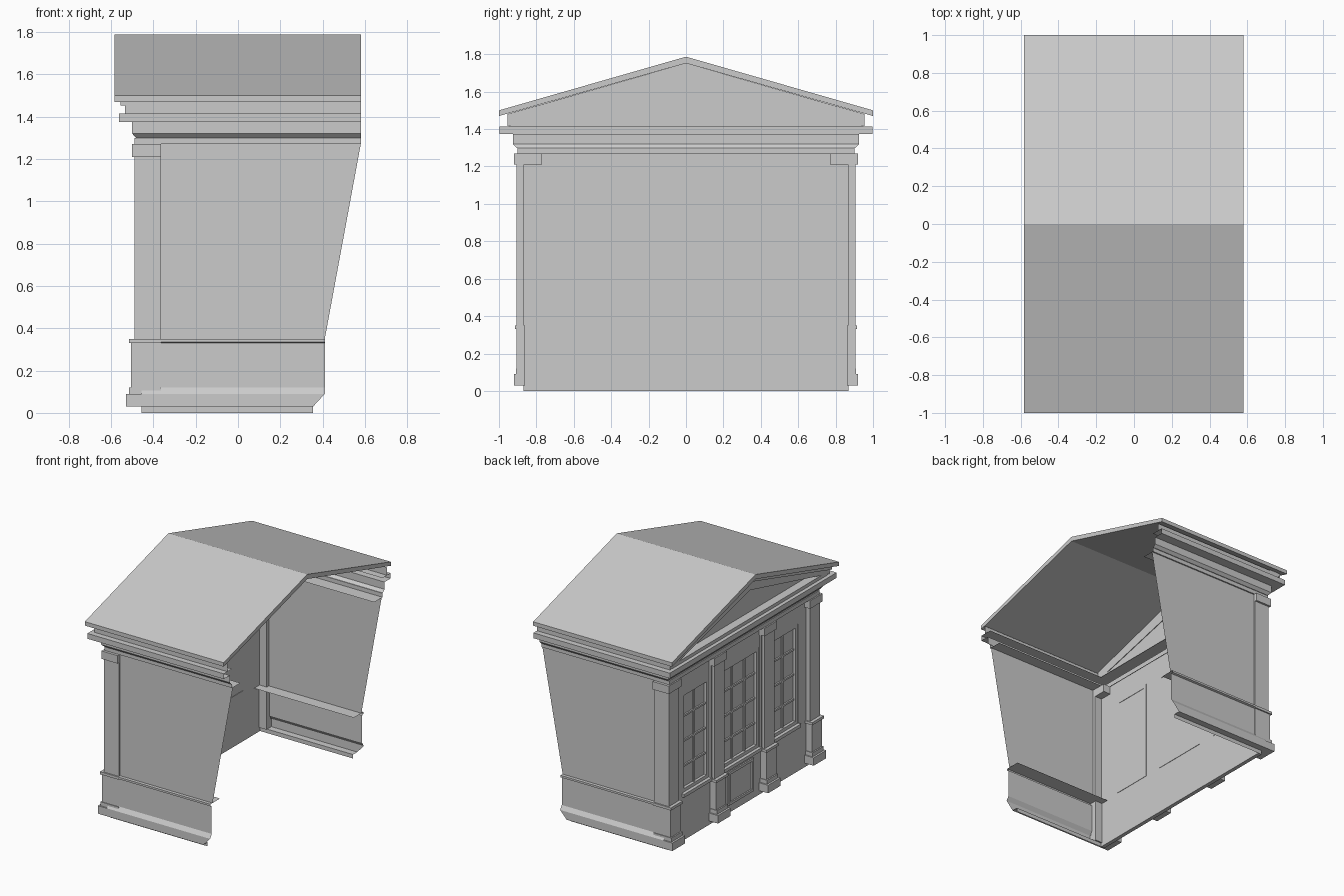
import bpy, bmesh

cube = bpy.data.objects.get("Cube")
if cube:
    bpy.data.objects.remove(cube, do_unlink=True)

stone = bpy.data.materials.new("pale_grey_stone")
stone.use_nodes = True
COLOUR = (0.6, 0.6, 0.6, 1)
stone.diffuse_color = COLOUR
stone.node_tree.nodes["Principled BSDF"].inputs["Base Color"].default_value = COLOUR


def finish(name, bm):
    bmesh.ops.recalc_face_normals(bm, faces=bm.faces)
    mesh = bpy.data.meshes.new(name)
    bm.to_mesh(mesh)
    bm.free()
    mesh.materials.append(stone)
    ob = bpy.data.objects.new(name, mesh)
    bpy.context.collection.objects.link(ob)
    return ob


def add_box(bm, x, y, z):
    vs = bmesh.ops.create_cube(bm, size=1)["verts"]
    for v in vs:
        for i, (a, b) in enumerate((x, y, z)):
            v.co[i] = (a + b) / 2 + v.co[i] * (b - a)


def add_prism(bm, outline, x0, x1):
    """Extrude a y-z outline along x."""
    face = bm.faces.new([bm.verts.new((x0, y, z)) for y, z in outline])
    new = bmesh.ops.extrude_face_region(bm, geom=[face])["geom"]
    for v in new:
        if isinstance(v, bmesh.types.BMVert):
            v.co.x = x1


def add_strips(bm, rows):
    """Bridge neighbouring rows of points into a sheet."""
    rows = [[bm.verts.new(p) for p in row] for row in rows]
    for a, b in zip(rows, rows[1:]):
        for i in range(len(a) - 1):
            bm.faces.new((a[i], a[i + 1], b[i + 1], b[i]))


def add_frame(bm, x, y, z, w):
    """Rectangular border of width w just inside the given opening."""
    add_box(bm, x, (y[0], y[0] + w), z)
    add_box(bm, x, (y[1] - w, y[1]), z)
    for lo in (z[0], z[1] - w):
        add_box(bm, x, (y[0] + w, y[1] - w), (lo, lo + w))


SIDES = (("right", -1), ("left", 1))
WALL, GLASS, OPEN_END = -0.455, -0.425, 0.58

# Facade wall with three window openings
ys = [-0.87, -0.69, -0.37, -0.225, 0.225, 0.37, 0.69, 0.87]
zs = [0, 0.36, 1.115, 1.27]
bm = bmesh.new()
grid = [[bm.verts.new((WALL, y, z)) for y in ys] for z in zs]
for r in range(3):
    for c in range(7):
        if r != 1 or c % 2 == 0:
            bm.faces.new((grid[r][c], grid[r][c + 1], grid[r + 1][c + 1], grid[r + 1][c]))
bmesh.ops.dissolve_limit(bm, angle_limit=0.01, verts=[], edges=[])
wall = finish("facade_wall", bm)
thick = wall.modifiers.new("thickness", "SOLIDIFY")
thick.thickness = 0.03
thick.offset = -1 if wall.data.polygons[0].normal.x < 0 else 1

# Windows: casing, glazing bars and panes
for name, y0, y1, cols in (("right", -0.69, -0.37, 2), ("middle", -0.225, 0.225, 3),
                           ("left", 0.37, 0.69, 2)):
    bm = bmesh.new()
    add_frame(bm, (-0.45, GLASS + 0.003), (y0, y1), (0.36, 1.115), 0.025)
    for c in range(1, cols):
        y = y0 + (y1 - y0) * c / cols
        add_box(bm, (-0.44, GLASS), (y - 0.007, y + 0.007), (0.37, 1.1))
    for r in range(1, 4):
        z = 0.36 + 0.755 * r / 4
        add_box(bm, (-0.44, GLASS), (y0 + 0.02, y1 - 0.02), (z - 0.007, z + 0.007))
    finish(name + "_window_frame", bm)
    bm = bmesh.new()
    add_box(bm, (GLASS - 0.004, GLASS), (y0 + 0.02, y1 - 0.02), (0.38, 1.1))
    finish(name + "_window_panes", bm)
    bm = bmesh.new()
    add_box(bm, (-0.475, WALL), (y0 - 0.01, y1 + 0.01), (0.335, 0.36))
    finish(name + "_window_sill", bm)

# Sunk panel below the middle window
bm = bmesh.new()
add_frame(bm, (-0.465, WALL), (-0.15, 0.15), (0.06, 0.31), 0.02)
finish("apron_panel", bm)

# Pilasters with pedestal and capital
LAYERS = ((0.03, 0.09, -0.53, 0.01), (0.09, 0.12, -0.515, 0.0), (0.12, 0.33, -0.505, -0.005),
          (0.33, 0.35, -0.515, 0.005), (1.21, 1.27, -0.5, 0.01))
for side, s in SIDES:
    for place, centre in (("corner", 0.845), ("middle", 0.3)):
        corner = place == "corner"
        bm = bmesh.new()
        for z0, z1, x, grow in LAYERS:
            back = -0.365 if corner else WALL
            half = 0.065 + grow
            inner = centre - half
            if corner and z0 < 1:
                add_box(bm, (x, back), sorted((s * 0.86, s * (centre + half))), (z0, z1))
                back = WALL
            add_box(bm, (x, back), sorted((s * inner, s * (centre + half))), (z0, z1))
        y = sorted((s * (centre - 0.06), s * (centre + 0.06)))
        add_box(bm, (-0.49, WALL), y, (0.35, 1.21))
        add_box(bm, (-0.47, WALL), (y[0] - 0.012, y[1] + 0.012) if not corner else y, (0.35, 1.21))
        if corner:
            add_box(bm, (-0.49, -0.365), sorted((s * 0.865, s * 0.905)), (0.35, 1.21))
        finish(f"{side}_{place}_pilaster", bm)

# Side walls with a raking open edge, and moulded side bases
BASE = ((0, 0.87, 0.355), (0.03, 0.87, 0.355), (0.03, 0.92, 0.355), (0.09, 0.92, 0.41),
        (0.12, 0.9, 0.41), (0.33, 0.9, 0.41), (0.335, 0.915, 0.41), (0.35, 0.915, 0.41),
        (0.35, 0.8, 0.41))
for side, s in SIDES:
    bm = bmesh.new()
    add_strips(bm, [[(-0.44, s * 0.89, 0.35), (0.41, s * 0.89, 0.35)],
                    [(-0.44, s * 0.89, 1.27), (OPEN_END, s * 0.89, 1.27)]])
    finish(side + "_side_wall", bm)
    bm = bmesh.new()
    add_strips(bm, [[(WALL, s * y, z), (end, s * y, z)] for z, y, end in BASE])
    finish(side + "_side_base", bm)

# Entablature and cornice wrapping three sides
CORNICE = ((1.27, 0.42, 0.8), (1.27, 0.49, 0.9), (1.3, 0.49, 0.9), (1.3, 0.483, 0.905),
           (1.32, 0.5, 0.925), (1.375, 0.5, 0.925), (1.375, 0.563, 0.998),
           (1.415, 0.563, 0.998), (1.415, 0.45, 0.9))
bm = bmesh.new()
add_strips(bm, [[(OPEN_END, -y, z), (-x, -y, z), (-x, y, z), (OPEN_END, y, z)]
                for z, x, y in CORNICE])
finish("entablature", bm)

# Eaves band above the cornice on both sides
for side, s in SIDES:
    bm = bmesh.new()
    add_strips(bm, [[(-0.535, s * y, z), (OPEN_END, s * y, z)]
                    for y, z in ((0.955, 1.415), (0.955, 1.475))])
    finish(side + "_eaves_band", bm)

# Pediment: recessed triangle and stepped raking mouldings
bm = bmesh.new()
bm.faces.new([bm.verts.new((-0.47, y, z)) for y, z in ((-0.95, 1.415), (0.95, 1.415), (0, 1.74))])
finish("pediment_panel", bm)
for name, x, top, low, ends in (("upper", -0.555, 1.752, 1.725, (0.955, 1.48, 1.452)),
                                ("lower", -0.535, 1.725, 1.655, (0.955, 1.452, 1.415))):
    y, et, el = ends
    bm = bmesh.new()
    add_prism(bm, [(-y, et), (0, top), (y, et), (y, el), (0, low), (-y, el)], x, -0.465)
    finish(name + "_raking_moulding", bm)
bm = bmesh.new()
add_box(bm, (-0.535, -0.465), (-0.93, 0.93), (1.415, 1.44))
finish("pediment_sill", bm)

# Gabled roof
bm = bmesh.new()
add_prism(bm, [(-1, 1.5), (0, 1.787), (1, 1.5), (1, 1.47), (0, 1.752), (-1, 1.47)], -0.583, OPEN_END)
finish("roof", bm)
